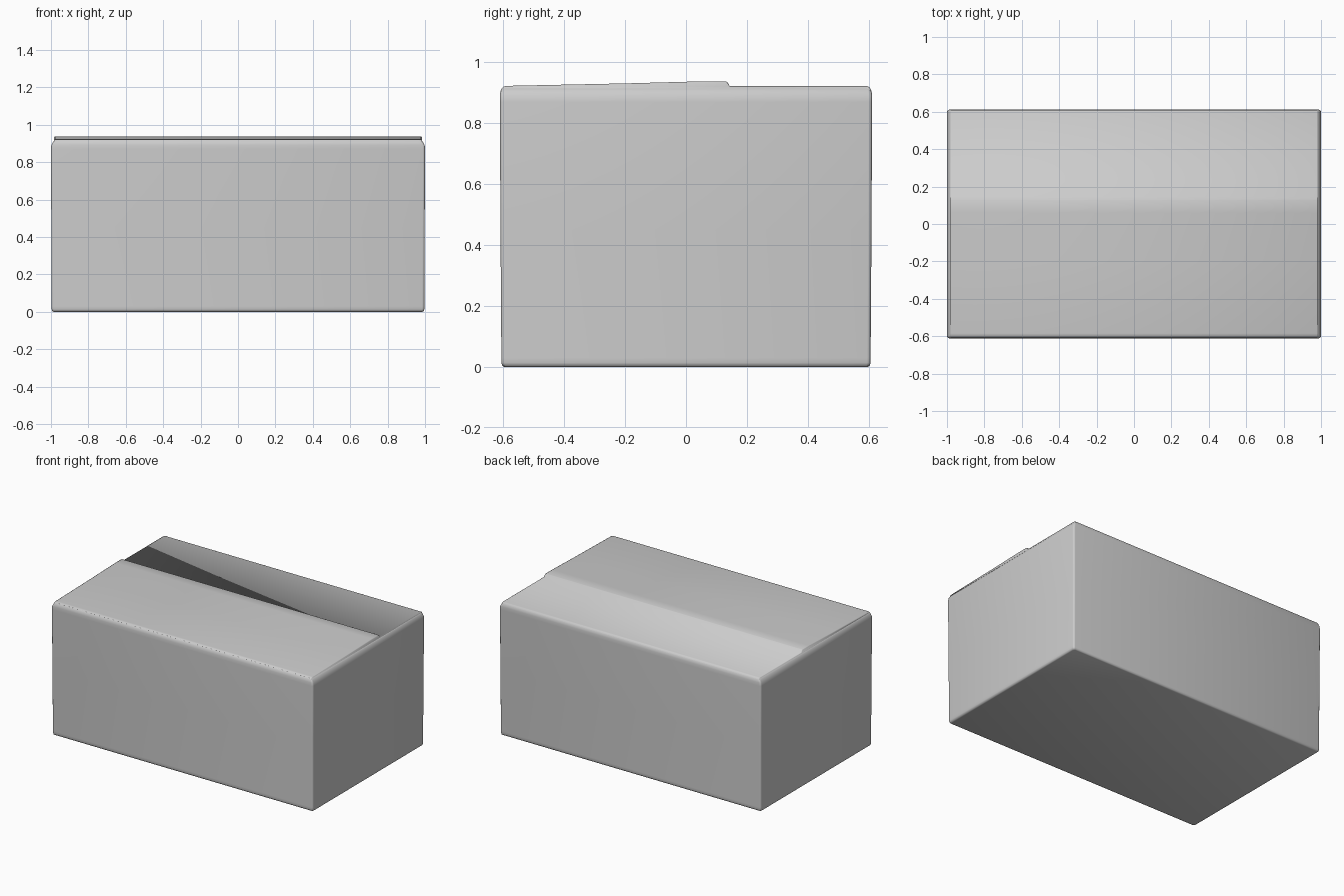
import bpy, bmesh, math

if "Cube" in bpy.data.objects:
    bpy.data.objects.remove(bpy.data.objects["Cube"])


def make_object(name, bm, angle):
    bmesh.ops.recalc_face_normals(bm, faces=bm.faces)
    mesh = bpy.data.meshes.new(name)
    bm.to_mesh(mesh)
    bm.free()
    ob = bpy.data.objects.new(name, mesh)
    bpy.context.collection.objects.link(ob)
    bpy.ops.object.select_all(action='DESELECT')
    ob.select_set(True)
    bpy.context.view_layer.objects.active = ob
    bpy.ops.object.shade_smooth_by_angle(angle=math.radians(angle))
    return ob


def loft(name, rings, angle):
    """Skin a list of equal-length point rings and cap both ends."""
    bm = bmesh.new()
    loops = [[bm.verts.new(p) for p in ring] for ring in rings]
    n = len(loops[0])
    for a, b in zip(loops, loops[1:]):
        for i in range(n):
            j = (i + 1) % n
            bm.faces.new((a[i], a[j], b[j], b[i]))
    bm.faces.new(loops[0])
    bm.faces.new(loops[-1])
    return make_object(name, bm, angle)


def rounded_ring(z, hx, hy, r=0.012, steps=3):
    """Rectangle with rounded corners at height z."""
    pts = []
    for k, (sx, sy) in enumerate([(1, 1), (-1, 1), (-1, -1), (1, -1)]):
        for s in range(steps + 1):
            a = math.radians(90 * (k + s / steps))
            pts.append((sx * (hx - r) + r * math.cos(a),
                        sy * (hy - r) + r * math.sin(a), z))
    return pts


# Carton walls and base, with soft folded edges
levels = [(0, 0.985, 0.595), (0.004, 0.993, 0.603), (0.014, 0.996, 0.606),
          (0.03, 0.996, 0.606), (0.45, 0.998, 0.609), (0.87, 1.0, 0.611),
          (0.892, 0.998, 0.611), (0.907, 0.989, 0.609), (0.918, 0.981, 0.602)]
loft("carton_body", [rounded_ring(*lv) for lv in levels], 50)

# Overlapping top flaps: the front one rises and steps down onto the back one
profile = [(-0.609, 0.905), (-0.606, 0.914), (-0.598, 0.921), (-0.585, 0.923),
           (-0.2, 0.931), (0.06, 0.938), (0.13, 0.938), (0.136, 0.935),
           (0.143, 0.922), (0.595, 0.922), (0.604, 0.917), (0.609, 0.905)]
ends = [(-0.984, 0.003), (-0.978, 0), (0.978, 0), (0.984, 0.003)]
loft("top_flaps", [[(x, y, z - drop) for y, z in profile] for x, drop in ends], 70)
